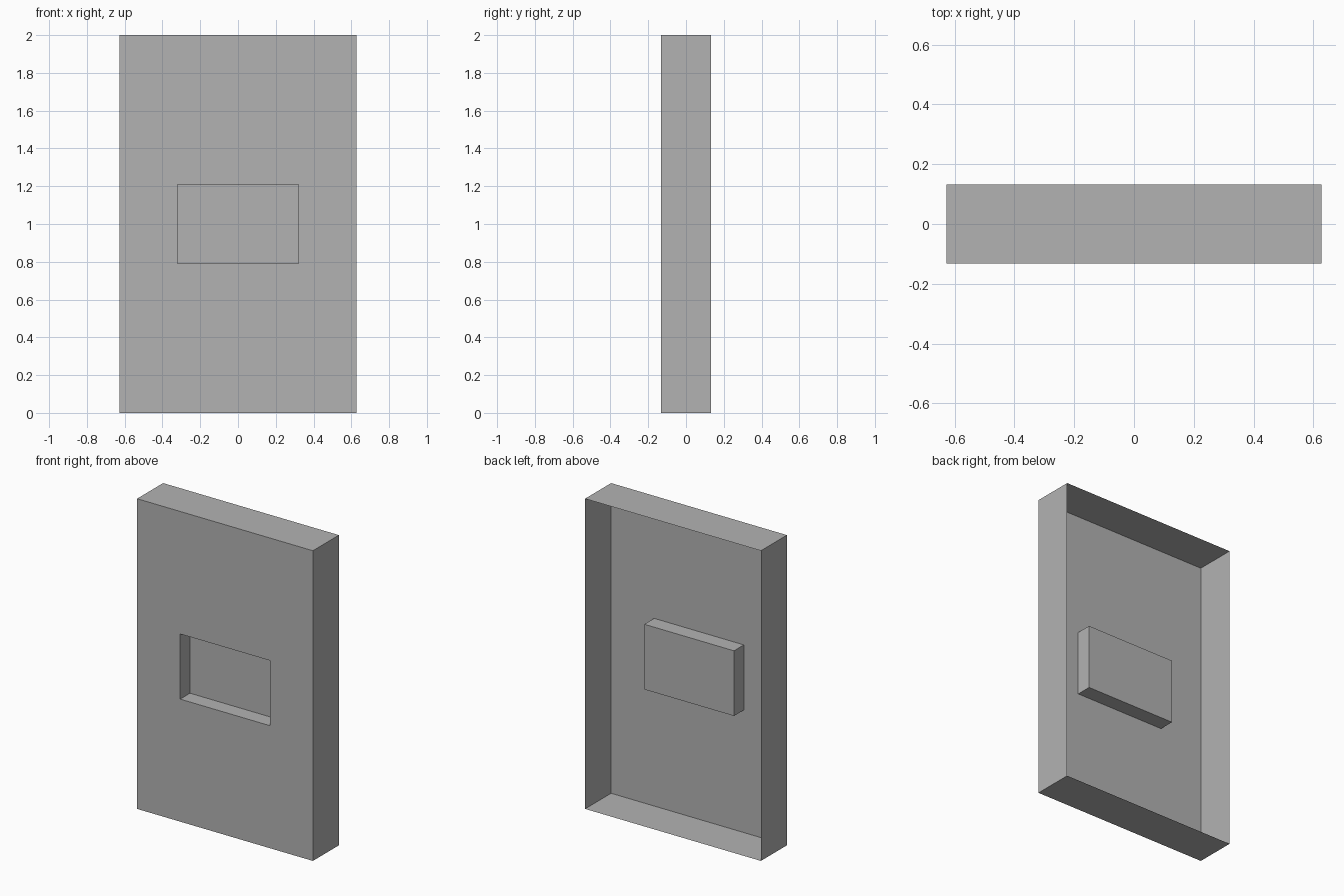
import bpy
import bmesh

cube = bpy.data.objects.get("Cube")
if cube:
    bpy.data.objects.remove(cube, do_unlink=True)

# Overall sizes
HALF_W, HALF_D, MID_Z = 0.627, 0.132, 1.0
RECESS_W, RECESS_H, RECESS_DEPTH = 0.32, 0.21, 0.10

grey = bpy.data.materials.new("plain grey")
grey.use_nodes = True
colour = (0.45, 0.45, 0.45, 1.0)
grey.diffuse_color = colour
grey.node_tree.nodes["Principled BSDF"].inputs["Base Color"].default_value = colour


def ring(bm, half_w, half_h, y):
    """Rectangle of vertices, anticlockwise as seen from the front."""
    corners = ((-1, -1), (1, -1), (1, 1), (-1, 1))
    return [bm.verts.new((sx * half_w, y, MID_Z + sz * half_h)) for sx, sz in corners]


def bridge(bm, outer, inner):
    for i in range(len(outer)):
        j = (i + 1) % len(outer)
        bm.faces.new((outer[i], outer[j], inner[j], inner[i]))


# Thin open-backed shell: side walls, front panel, recess walls, recess floor
bm = bmesh.new()
rings = [
    ring(bm, HALF_W, MID_Z, HALF_D),
    ring(bm, HALF_W, MID_Z, -HALF_D),
    ring(bm, RECESS_W, RECESS_H, -HALF_D),
    ring(bm, RECESS_W, RECESS_H, -HALF_D + RECESS_DEPTH),
]
for outer, inner in zip(rings, rings[1:]):
    bridge(bm, outer, inner)
bm.faces.new(rings[-1])

mesh = bpy.data.meshes.new("recessed_panel")
bm.to_mesh(mesh)
bm.free()
mesh.materials.append(grey)
panel = bpy.data.objects.new("recessed_panel", mesh)
bpy.context.collection.objects.link(panel)
